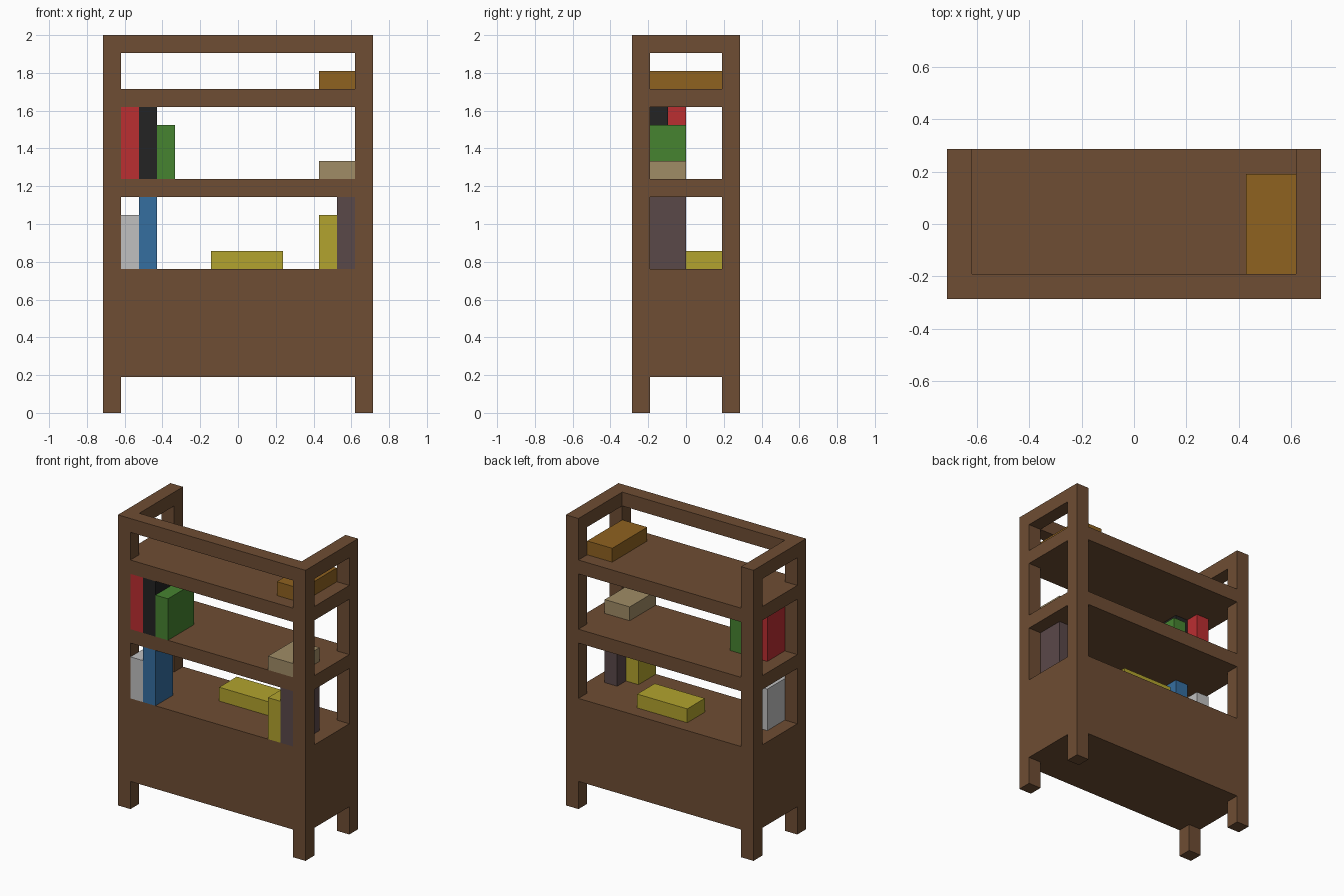
import bpy
import bmesh

cube = bpy.data.objects.get("Cube")
if cube:
    bpy.data.objects.remove(cube, do_unlink=True)

U = 2 / 21  # the whole shelf sits on a grid of this unit


def material(name, rgb):
    lin = [(c / 255 / 12.92) if c < 11 else ((c / 255 + 0.055) / 1.055) ** 2.4 for c in rgb]
    mat = bpy.data.materials.new(name)
    mat.use_nodes = True
    mat.diffuse_color = (*lin, 1)
    bsdf = next(n for n in mat.node_tree.nodes if n.type == "BSDF_PRINCIPLED")
    bsdf.inputs["Base Color"].default_value = (*lin, 1)
    bsdf.inputs["Roughness"].default_value = 0.8
    return mat


WOOD = material("brown wood", (110, 77, 51))
RED = material("red", (187, 46, 49))
BLACK = material("black", (35, 35, 35))
GREEN = material("green", (70, 131, 48))
TAN = material("tan", (160, 140, 102))
OCHRE = material("ochre", (143, 98, 32))
YELLOW = material("yellow", (178, 163, 46))
BLUE = material("blue", (53, 110, 160))
GREY = material("light grey", (192, 192, 192))
PLUM = material("dull purple", (90, 72, 73))


def prism(name, outline, z0, z1, mat):
    """Extrude a flat outline (grid units) from z0 up to z1."""
    bm = bmesh.new()
    base = bm.faces.new([bm.verts.new((x * U, y * U, z0 * U)) for x, y in outline])
    ext = bmesh.ops.extrude_face_region(bm, geom=[base])
    top = [v for v in ext["geom"] if isinstance(v, bmesh.types.BMVert)]
    bmesh.ops.translate(bm, verts=top, vec=(0, 0, (z1 - z0) * U))
    bmesh.ops.recalc_face_normals(bm, faces=bm.faces)
    mesh = bpy.data.meshes.new(name)
    bm.to_mesh(mesh)
    bm.free()
    mesh.materials.append(mat)
    obj = bpy.data.objects.new(name, mesh)
    bpy.context.collection.objects.link(obj)
    return obj


def box(name, x, y, z, mat):
    return prism(name, [(x[0], y[0]), (x[1], y[0]), (x[1], y[1]), (x[0], y[1])], *z, mat)


# Four corner posts, running from the feet to the top
for sx, side in ((-1, "right"), (1, "left")):
    for sy, end in ((-1, "front"), (1, "back")):
        box(f"{end}_{side}_post", sorted((6.5 * sx, 7.5 * sx)),
            sorted((2 * sy, 3 * sy)), (0, 21), WOOD)
    # Side rail at the top
    box(f"{side}_top_rail", sorted((6.5 * sx, 7.5 * sx)), (-2, 2), (20, 21), WOOD)

# Front rail at the top; the back is left open
box("front_top_rail", (-6.5, 6.5), (-3, -2), (20, 21), WOOD)

# Cabinet and shelves, notched at the corners to fit around the posts
notched = [(-6.5, -3), (6.5, -3), (6.5, -2), (7.5, -2), (7.5, 2), (6.5, 2),
           (6.5, 3), (-6.5, 3), (-6.5, 2), (-7.5, 2), (-7.5, -2), (-6.5, -2)]
for name, z0, z1 in (("cabinet", 2, 8), ("middle_shelf", 12, 13), ("upper_shelf", 17, 18)):
    prism(name, notched, z0, z1, WOOD)

# Books and boxes: name, x range, y range, z range, colour
for item in (
    ("grey_book", (-6.5, -5.5), (-3, 0), (8, 11), GREY),
    ("blue_book", (-5.5, -4.5), (-3, -1), (8, 12), BLUE),
    ("flat_yellow_box", (-1.5, 2.5), (0, 2), (8, 9), YELLOW),
    ("yellow_book", (4.5, 5.5), (-3, -1), (8, 11), YELLOW),
    ("purple_book", (5.5, 6.5), (-3, 0), (8, 12), PLUM),
    ("red_book", (-6.5, -5.5), (-3, 0), (13, 17), RED),
    ("black_book", (-5.5, -4.5), (-3, -1), (13, 17), BLACK),
    ("green_book", (-4.5, -3.5), (-3, 0), (13, 16), GREEN),
    ("tan_box", (4.5, 6.5), (-3, 0), (13, 14), TAN),
    ("ochre_box", (4.5, 6.5), (-2, 2), (18, 19), OCHRE),
):
    box(*item)
